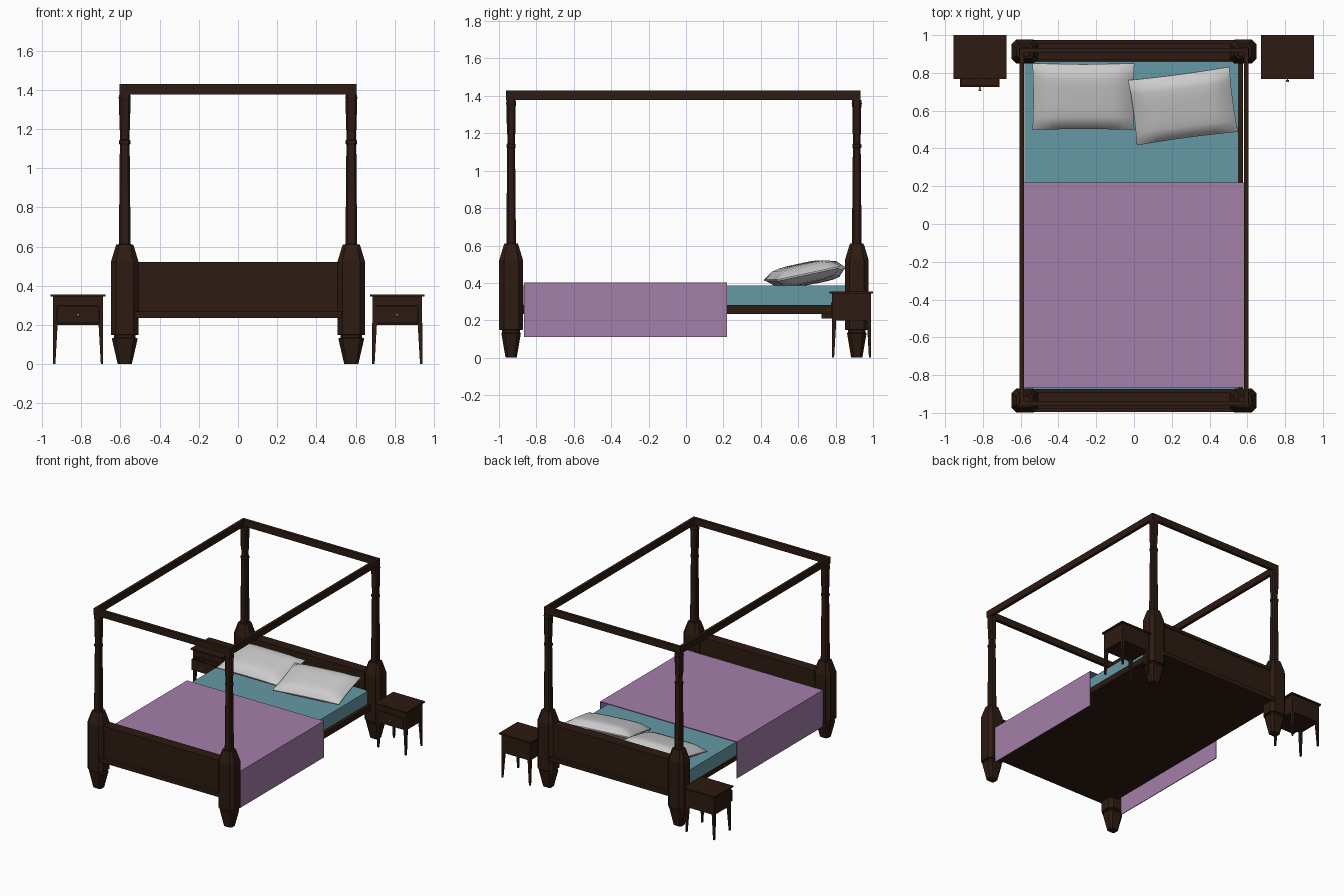
import bpy, bmesh, math
from mathutils import Matrix, Vector

if "Cube" in bpy.data.objects:
    bpy.data.objects.remove(bpy.data.objects["Cube"])


def material(name, rgb):
    m = bpy.data.materials.new(name)
    m.diffuse_color = (*rgb, 1)
    m.use_nodes = True
    m.node_tree.nodes["Principled BSDF"].inputs["Base Color"].default_value = m.diffuse_color
    return m


WOOD = material("dark_wood", (0.026, 0.011, 0.006))
TEAL = material("teal_sheet", (0.13, 0.32, 0.38))
PURPLE = material("purple_blanket", (0.37, 0.21, 0.40))
BRASS = material("brass", (0.42, 0.20, 0.03))


def finish(bm, name, mat=None):
    bmesh.ops.recalc_face_normals(bm, faces=bm.faces)
    me = bpy.data.meshes.new(name)
    bm.to_mesh(me)
    bm.free()
    ob = bpy.data.objects.new(name, me)
    bpy.context.collection.objects.link(ob)
    if mat:
        me.materials.append(mat)
    return ob


def box(name, x, y, z, mat=WOOD):
    """Box from (min, max) ranges."""
    bm = bmesh.new()
    bmesh.ops.create_cube(bm, size=1)
    for v in bm.verts:
        v.co = [(r[0] + r[1]) / 2 + c * (r[1] - r[0]) for r, c in zip((x, y, z), v.co)]
    return finish(bm, name, mat)


def loft(name, cx, cy, rings, mat=WOOD):
    """Stack of chamfered rectangles: (z, half width, half depth)."""
    bm = bmesh.new()
    prev = None
    for z, w, d in rings:
        c = min(w, d) * 0.4
        pts = [(w, d - c), (w - c, d), (c - w, d), (-w, d - c),
               (-w, c - d), (c - w, -d), (w - c, -d), (w, c - d)]
        cur = [bm.verts.new((cx + px, cy + py, z)) for px, py in pts]
        if prev:
            for i in range(8):
                j = (i + 1) % 8
                bm.faces.new((prev[i], prev[j], cur[j], cur[i]))
        else:
            bm.faces.new(cur[::-1])
        prev = cur
    bm.faces.new(prev)
    return finish(bm, name, mat)


# Four bed posts: foot, heavy block, slender turned upper part
POST = [(0, 0.036, 0.030), (0.13, 0.066, 0.052), (0.135, 0.055, 0.048),
        (0.148, 0.055, 0.048), (0.15, 0.071, 0.064), (0.52, 0.071, 0.064),
        (0.60, 0.047, 0.040), (0.61, 0.043, 0.036), (0.612, 0.030, 0.026),
        (1.12, 0.025, 0.021), (1.125, 0.029, 0.024), (1.14, 0.029, 0.024),
        (1.145, 0.024, 0.020), (1.19, 0.024, 0.020), (1.20, 0.027, 0.023),
        (1.34, 0.029, 0.024), (1.36, 0.031, 0.027), (1.378, 0.027, 0.024)]
ENDS = (("foot", -0.935), ("head", 0.913))
for end, cy in ENDS:
    for side, s in (("left", -1), ("right", 1)):
        loft(f"{end}_post_{side}", s * 0.578, cy, POST)
    # Recessed board with a projecting bottom rail
    box(f"{end}board_panel", (-0.54, 0.54), (cy - 0.035, cy + 0.035), (0.25, 0.50))
    box(f"{end}board_cap", (-0.54, 0.54), (cy - 0.042, cy + 0.042), (0.495, 0.52))
    box(f"{end}board_bottom_rail", (-0.54, 0.54), (cy - 0.06, cy + 0.06), (0.235, 0.268))

# Canopy frame
for side, s in (("left", -1), ("right", 1)):
    x = sorted((s * 0.582, s * 0.605))
    box(f"canopy_rail_{side}", x, (-0.963, 0.932), (1.377, 1.43))
box("canopy_rail_front", (-0.584, 0.584), (-0.963, -0.938), (1.377, 1.43))
box("canopy_rail_back", (-0.584, 0.584), (0.907, 0.932), (1.377, 1.43))

# Bed base and mattress
box("bed_base", (-0.577, 0.577), (-0.88, 0.86), (0.235, 0.282))
box("mattress", (-0.58, 0.552), (-0.875, 0.86), (0.28, 0.385), TEAL)

# Blanket: folded sheet hanging over both sides
bm = bmesh.new()
path = [(-0.603, 0.11), (-0.603, 0.40), (0.603, 0.40), (0.603, 0.11)]
rows = [[bm.verts.new((x, y, z)) for x, z in path] for y in (-0.865, 0.22)]
for i in range(3):
    bm.faces.new((rows[0][i], rows[0][i + 1], rows[1][i + 1], rows[1][i]))
blanket = finish(bm, "blanket", PURPLE)
mod = blanket.modifiers.new("thickness", "SOLIDIFY")
mod.thickness = 0.006
mod.offset = 0


def pillow(name, loc, turn, tilt, w=0.54, d=0.36, h=0.05):
    bm = bmesh.new()
    bmesh.ops.create_cube(bm, size=2)
    bmesh.ops.subdivide_edges(bm, edges=[e for e in bm.edges if abs(e.verts[0].co.z - e.verts[1].co.z) < 0.1],
                              cuts=9, use_grid_fill=True)
    for v in bm.verts:
        u, t, k = v.co
        # pinch outline between corners, puff up the middle
        puff = ((1 - u ** 4) * (1 - t ** 4)) ** 0.5
        v.co = (u * w / 2 * (1 - 0.02 * (1 - t * t)),
                t * d / 2 * (1 - 0.03 * (1 - u * u)),
                k * (0.004 + h * puff))
    ob = finish(bm, name)
    ob.data.transform(Matrix.Translation(loc) @ Matrix.Rotation(turn, 4, "Z") @ Matrix.Rotation(tilt, 4, "X"))
    bpy.ops.object.select_all(action="DESELECT")
    ob.select_set(True)
    bpy.context.view_layer.objects.active = ob
    bpy.ops.object.shade_smooth_by_angle(angle=math.radians(40))


pillow("pillow_left", (-0.268, 0.675, 0.448), 0, math.radians(11))
pillow("pillow_right", (0.26, 0.625, 0.45), math.radians(7.6), math.radians(12), d=0.355)


def nightstand(tag, cx, slide):
    box(f"nightstand_top_{tag}", (cx - 0.14, cx + 0.14), (0.768, 1.0), (0.344, 0.355))
    x0, x1, y0, y1, z0, z1 = cx - 0.127, cx + 0.127, 0.78, 0.99, 0.20, 0.346
    # Case panels and front frame leaving the drawer opening
    for s, xa in (("left", x0), ("right", x1 - 0.02)):
        box(f"case_side_{s}_{tag}", (xa, xa + 0.02), (y0, y1), (z0, z1))
    box(f"case_back_{tag}", (x0, x1), (y1 - 0.015, y1), (z0, z1))
    box(f"case_bottom_{tag}", (x0, x1), (y0, y1), (z0, z0 + 0.008))
    box(f"case_front_rail_{tag}", (x0, x1), (y0, y0 + 0.015), (0.297, z1))
    # Tapered legs, straight on their outer faces
    for sx in (-1, 1):
        for sy, yo in ((-1, y0), (1, y1)):
            bm = bmesh.new()
            bmesh.ops.create_cube(bm, size=1)
            for v in bm.verts:
                t = 0.024 if v.co.z > 0 else 0.012
                v.co = (cx + sx * (0.128 - t * (v.co.x + 0.5)),
                        yo - sy * t * (v.co.y + 0.5), 0.21 if v.co.z > 0 else 0)
            finish(bm, f"nightstand_leg_{tag}", WOOD)
    # Drawer tray, front and knob
    f = 0.775 - slide
    a, b = cx - 0.105, cx + 0.105
    box(f"drawer_front_{tag}", (a, b), (f, f + 0.012), (0.21, 0.295))
    box(f"drawer_bottom_{tag}", (a, b), (f, f + 0.18), (0.21, 0.217))
    box(f"drawer_side_left_{tag}", (a, a + 0.008), (f, f + 0.18), (0.21, 0.285))
    box(f"drawer_side_right_{tag}", (b - 0.008, b), (f, f + 0.18), (0.21, 0.285))
    box(f"drawer_back_{tag}", (a, b), (f + 0.172, f + 0.18), (0.21, 0.285))
    bm = bmesh.new()
    for r, y0k, y1k in ((0.004, 0.0, 0.014), (0.009, 0.012, 0.022)):
        bmesh.ops.create_cone(bm, cap_ends=True, segments=10, radius1=r, radius2=r * 0.8, depth=y1k - y0k,
                              matrix=Matrix.Translation((cx, f - (y0k + y1k) / 2, 0.252))
                              @ Matrix.Rotation(math.pi / 2, 4, "X"))
    finish(bm, f"drawer_knob_{tag}", BRASS)


# Left drawer stands slightly open, right one is closed
nightstand("left", -0.816, 0.05)
nightstand("right", 0.813, 0.0)
